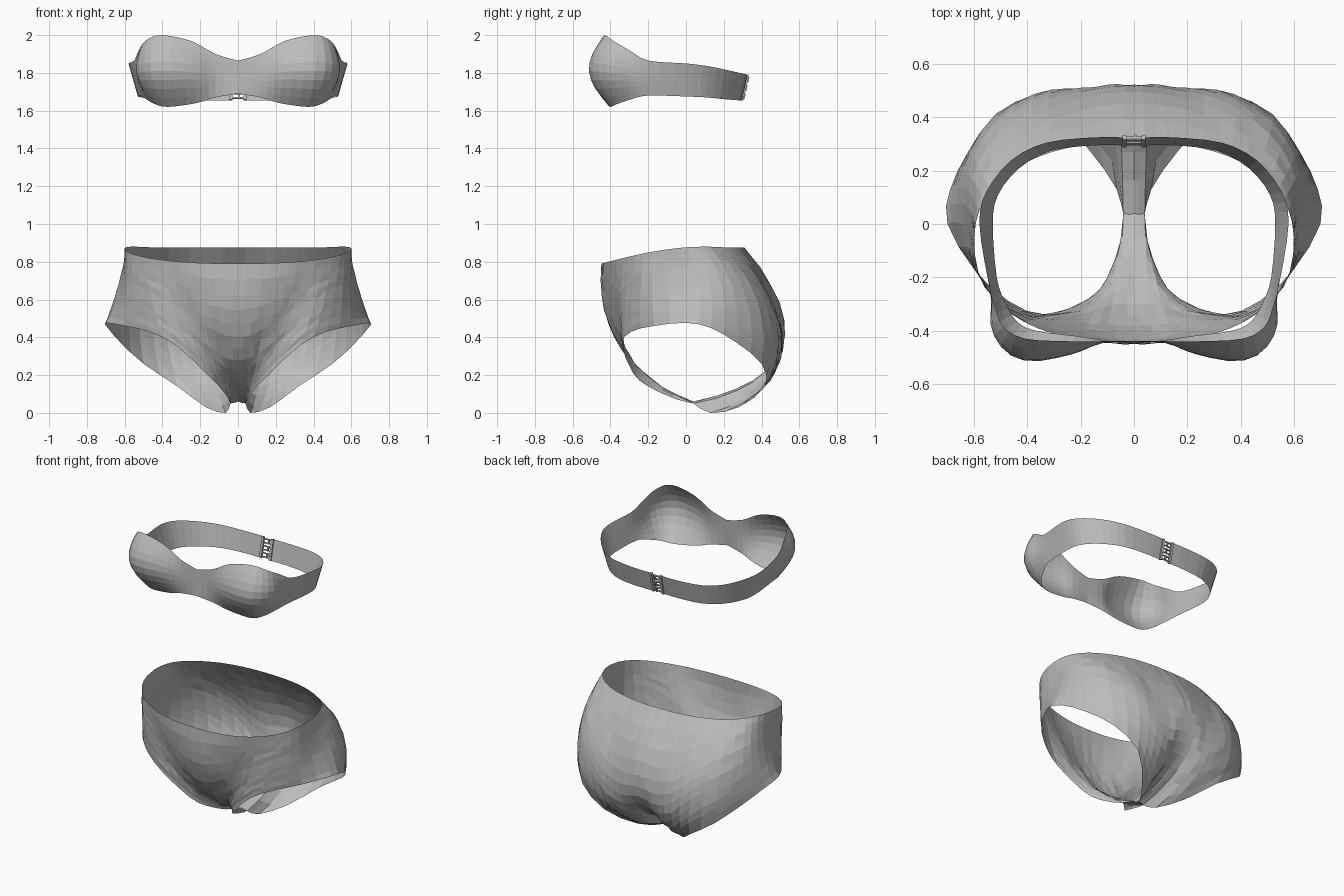
import bpy
import bmesh
import random
from math import sin, cos, pi, radians
from mathutils import Vector, Matrix

random.seed(4)

default_cube = bpy.data.objects.get("Cube")
if default_cube:
    bpy.data.objects.remove(default_cube, do_unlink=True)

# One plain grey cloth colour
cloth = bpy.data.materials.new("grey_cloth")
cloth.use_nodes = True
grey = (0.5, 0.5, 0.5, 1)
cloth.diffuse_color = grey
cloth.node_tree.nodes["Principled BSDF"].inputs["Base Color"].default_value = grey


def resample(stations, steps):
    """Smoothly subdivide a list of number rows, passing through every row."""
    rows = []
    last = len(stations) - 1
    for i in range(last):
        before, start = stations[max(i - 1, 0)], stations[i]
        end, after = stations[i + 1], stations[min(i + 2, last)]
        for k in range(steps):
            t = k / steps
            rows.append([
                b + t * (c - a + t * (2 * a - 5 * b + 4 * c - d
                                      + t * (3 * (b - c) + d - a))) / 2
                for a, b, c, d in zip(before, start, end, after)])
    rows.append(list(stations[last]))
    return rows


def finish(name, bm):
    mesh = bpy.data.meshes.new(name)
    bm.to_mesh(mesh)
    bm.free()
    mesh.materials.append(cloth)
    obj = bpy.data.objects.new(name, mesh)
    bpy.context.collection.objects.link(obj)
    return obj


def mirrored_loft(name, columns):
    """Skin neighbouring columns of points and mirror the half across x."""
    bm = bmesh.new()
    grid = [[bm.verts.new(p) for p in column] for column in columns]
    for left, right in zip(grid, grid[1:]):
        for j in range(len(left) - 1):
            bm.faces.new((left[j], left[j + 1], right[j + 1], right[j]))
    bmesh.ops.remove_doubles(bm, verts=bm.verts, dist=0.0005)
    obj = finish(name, bm)
    mirror = obj.modifiers.new("mirror", "MIRROR")
    mirror.use_axis[0] = True
    mirror.merge_threshold = 0.001
    return obj


# Upper garment: top edge, bottom edge, outward bulge, front centre to back
band_stations = [
    (0, -.44, 1.865, 0, -.45, 1.69, 0),
    (.12, -.44, 1.9, .12, -.435, 1.67, .01),
    (.25, -.44, 1.97, .22, -.42, 1.64, .06),
    (.41, -.43, 2, .37, -.4, 1.62, .1),
    (.49, -.385, 1.97, .44, -.365, 1.635, .075),
    (.525, -.3, 1.92, .485, -.29, 1.66, .03),
    (.55, -.2, 1.865, .515, -.2, 1.68, .005),
    (.58, 0, 1.85, .53, 0, 1.675, 0),
    (.555, .12, 1.835, .51, .11, 1.67, 0),
    (.46, .24, 1.81, .43, .21, 1.66, 0),
    (.33, .305, 1.795, .31, .275, 1.655, 0),
    (.15, .325, 1.79, .15, .295, 1.655, 0),
    (.04, .325, 1.79, .04, .295, 1.655, 0),
]


def band_columns(rows=8):
    stations = resample(band_stations, 3)
    columns = []
    for i, s in enumerate(stations):
        ahead = stations[min(i + 1, len(stations) - 1)]
        behind = stations[max(i - 1, 0)]
        outward = Vector((ahead[1] - behind[1], behind[0] - ahead[0], 0)).normalized()
        top, bottom = Vector(s[:3]), Vector(s[3:6])
        top.z = min(top.z, 2)
        columns.append([
            top.lerp(bottom, j / rows) + outward * s[6] * sin(pi * j / rows)
            for j in range(rows + 1)])
    return columns


mirrored_loft("cup_band", band_columns())

# Lower garment: waist angle, middle point, lower edge point, front to back
brief_stations = [
    (0, 0, -.345, .34, 0, .04, .06),
    (6, .06, -.345, .35, .04, .04, .05),
    (14, .12, -.345, .38, .05, -.06, .075),
    (24, .2, -.352, .43, .1, -.2, .14),
    (34, .27, -.355, .49, .17, -.28, .21),
    (48, .4, -.345, .57, .33, -.34, .36),
    (62, .51, -.285, .63, .47, -.29, .43),
    (76, .59, -.18, .66, .6, -.17, .46),
    (92, .625, 0, .67, .7, 0, .477),
    (106, .635, .13, .67, .69, .13, .45),
    (118, .605, .25, .64, .62, .27, .37),
    (132, .52, .38, .58, .5, .4, .26),
    (146, .38, .48, .48, .32, .42, .14),
    (158, .25, .51, .37, .17, .28, .03),
    (168, .14, .51, .33, .065, .13, 0),
    (174, .06, .51, .34, .04, .04, .05),
    (180, 0, .51, .35, 0, .04, .06),
]


def waist_point(angle):
    """Rounded waist loop, lower at the front than at the back."""
    c, s = cos(radians(angle)), max(sin(radians(angle)), 0)
    y = -.07 - .378 * abs(c) ** .87 * (1 if c > 0 else -1)
    return Vector((.6 * s ** .87, y, .79 + .09 * sin(pi / 2 * min(1.2, (y + .45) / .55))))


def brief_columns(rows=12):
    columns = []
    for s in resample(brief_stations, 2):
        waist, middle, edge = waist_point(s[0]), Vector(s[1:4]), Vector(s[4:])
        control = 2 * middle - (waist + edge) / 2
        column = []
        for j in range(rows + 1):
            t = j / rows
            p = waist * (1 - t) ** 2 + control * 2 * t * (1 - t) + edge * t * t
            # slight cloth creases away from the hems and the centre seam
            if 0 < j < rows and s[0] > 1 and s[0] < 179:
                p += Vector((0, random.uniform(-1, 1), random.uniform(-2, 2))) * .003
            p.x, p.z = max(p.x, 0), max(p.z, 0)
            column.append(p)
        columns.append(column)
    return columns


mirrored_loft("briefs", brief_columns())


# Back clasp: two end plates joined by small hooks, tilted with the band
def add_box(bm, centre, size):
    matrix = Matrix.Translation(centre) @ Matrix.Diagonal((*size, 1))
    bmesh.ops.create_cube(bm, size=1, matrix=matrix)


clasp = bmesh.new()
for side in (-1, 1):
    add_box(clasp, (side * .036, 0, 0), (.016, .016, .136))
for level in (-1, 0, 1):
    z = level * .045
    for offset in (-.012, .012):
        add_box(clasp, (0, 0, z + offset), (.06, .01, .007))
    add_box(clasp, (.006, .006, z), (.008, .014, .03))
clasp_obj = finish("back_clasp", clasp)
clasp_obj.location = (0, .31, 1.7225)
clasp_obj.rotation_euler.x = -.22
